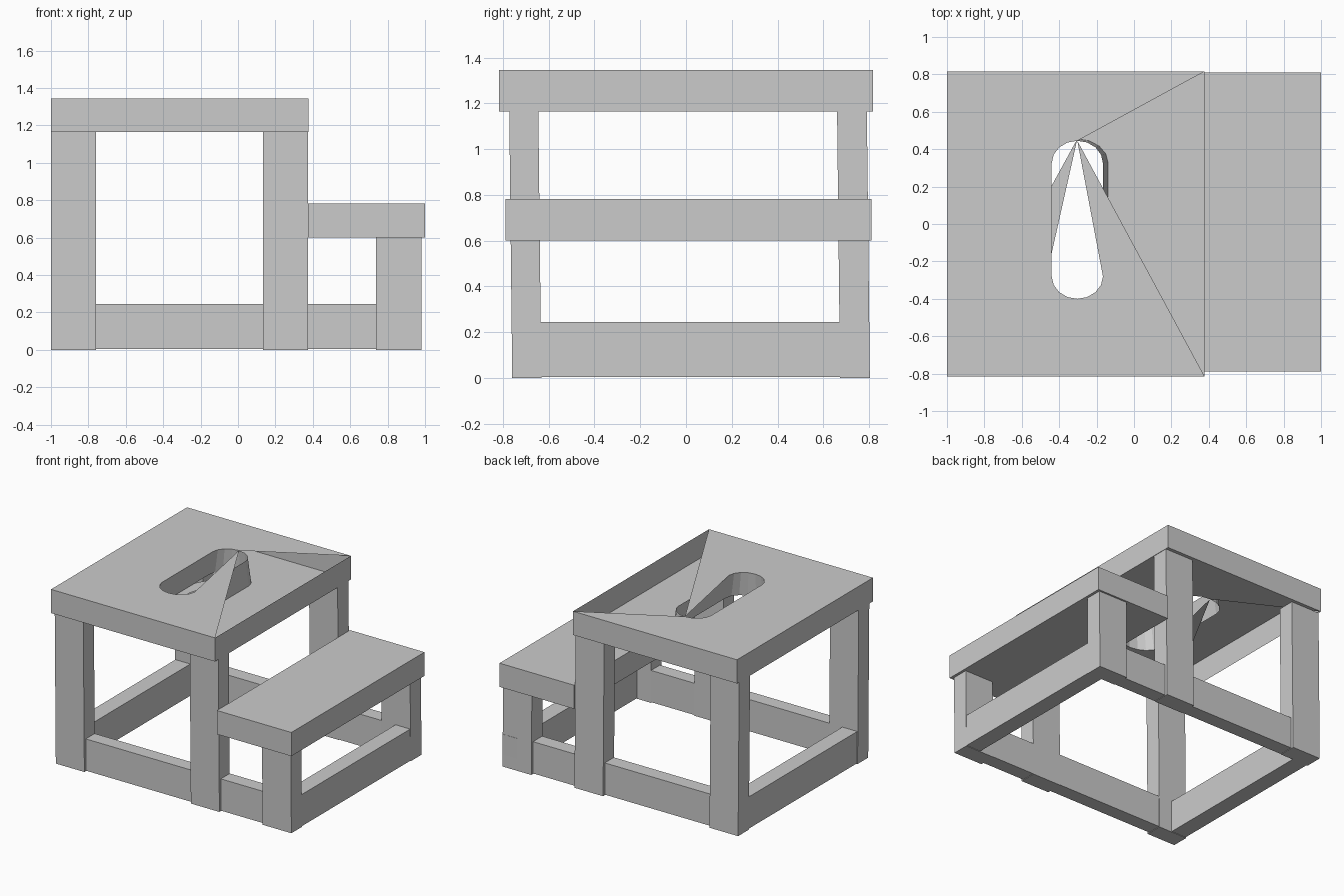
import bpy, bmesh
from math import cos, sin, pi

if "Cube" in bpy.data.objects:
    bpy.data.objects.remove(bpy.data.objects["Cube"])

LEAN = 0.013  # the frame leans slightly in y towards the floor
TOP_Z, SEAT_Z = 1.345, 1.165


def finish(name, bm):
    mesh = bpy.data.meshes.new(name)
    bm.to_mesh(mesh)
    bm.free()
    obj = bpy.data.objects.new(name, mesh)
    bpy.context.collection.objects.link(obj)
    return obj


def box(name, x, y, z, lean=0.0):
    bm = bmesh.new()
    bmesh.ops.create_cube(bm, size=1)
    for v in bm.verts:
        px, py, pz = [r[0] if c < 0 else r[1] for c, r in zip(v.co, (x, y, z))]
        v.co = (px, py + lean * (1 - pz / SEAT_Z), pz)
    return finish(name, bm)


# Legs: two tall pairs and one short pair under the step
for pos, x, top in (("left", (-1.0, -0.76), SEAT_Z),
                    ("middle", (0.135, 0.375), SEAT_Z),
                    ("right", (0.738, 0.98), 0.605)):
    box(pos + "_front_leg", x, (-0.772, -0.645), (0, top), LEAN)
    box(pos + "_back_leg", x, (0.66, 0.79), (0, top), LEAN)

# Floor rails
box("front_rail", (-0.98, 0.96), (-0.742, -0.635), (0.004, 0.245))
box("back_rail", (-0.98, 0.96), (0.672, 0.782), (0.004, 0.245))
box("left_rail", (-0.995, -0.87), (-0.745, 0.785), (0.004, 0.245))
box("right_rail", (0.855, 0.978), (-0.755, 0.802), (0.004, 0.245))

# Lower step board
box("step", (0.375, 1.0), (-0.788, 0.81), (0.602, 0.782))


# Slotted seat: thin shell with one open wedge in each broad face
def slot_ring(bm, rx, ry, z, n=8):
    pts = []
    for i in range(n + 1):
        a = -pi * i / n
        pts.append((-0.303 + rx * cos(a), -0.28 + ry * sin(a), z))
    for i in range(n + 1):
        a = pi - pi * i / n
        pts.append((-0.303 + rx * cos(a), 0.325 + ry * sin(a), z))
    return [bm.verts.new(p) for p in pts]


bm = bmesh.new()
outline = [(0.378, 0.816), (-1.0, 0.816), (-1.0, -0.816), (0.378, -0.816)]
top = [bm.verts.new((x, y, TOP_Z)) for x, y in outline]
low = [bm.verts.new((x, y, SEAT_Z)) for x, y in outline]
slot_top = slot_ring(bm, 0.137, 0.12, TOP_Z)
slot_low = slot_ring(bm, 0.165, 0.13, SEAT_Z)

for a, b in ((top, low), (slot_top, slot_low)):
    for i in range(len(a)):
        j = (i + 1) % len(a)
        bm.faces.new((b[i], b[j], a[j], a[i]))

# Upper face is open towards the step, lower face is open on the far side
bm.faces.new(top + slot_top[:14])
bm.faces.new((top[3], slot_top[13], slot_top[0]))
bm.faces.new([low[1], low[0], low[3], low[2]] + slot_low[8::-1] + slot_low[17:12:-1])
bm.faces.new((low[2], slot_low[13], slot_low[8]))
bmesh.ops.triangulate(bm, faces=[f for f in bm.faces if len(f.verts) > 4])
finish("slotted_seat", bm)
